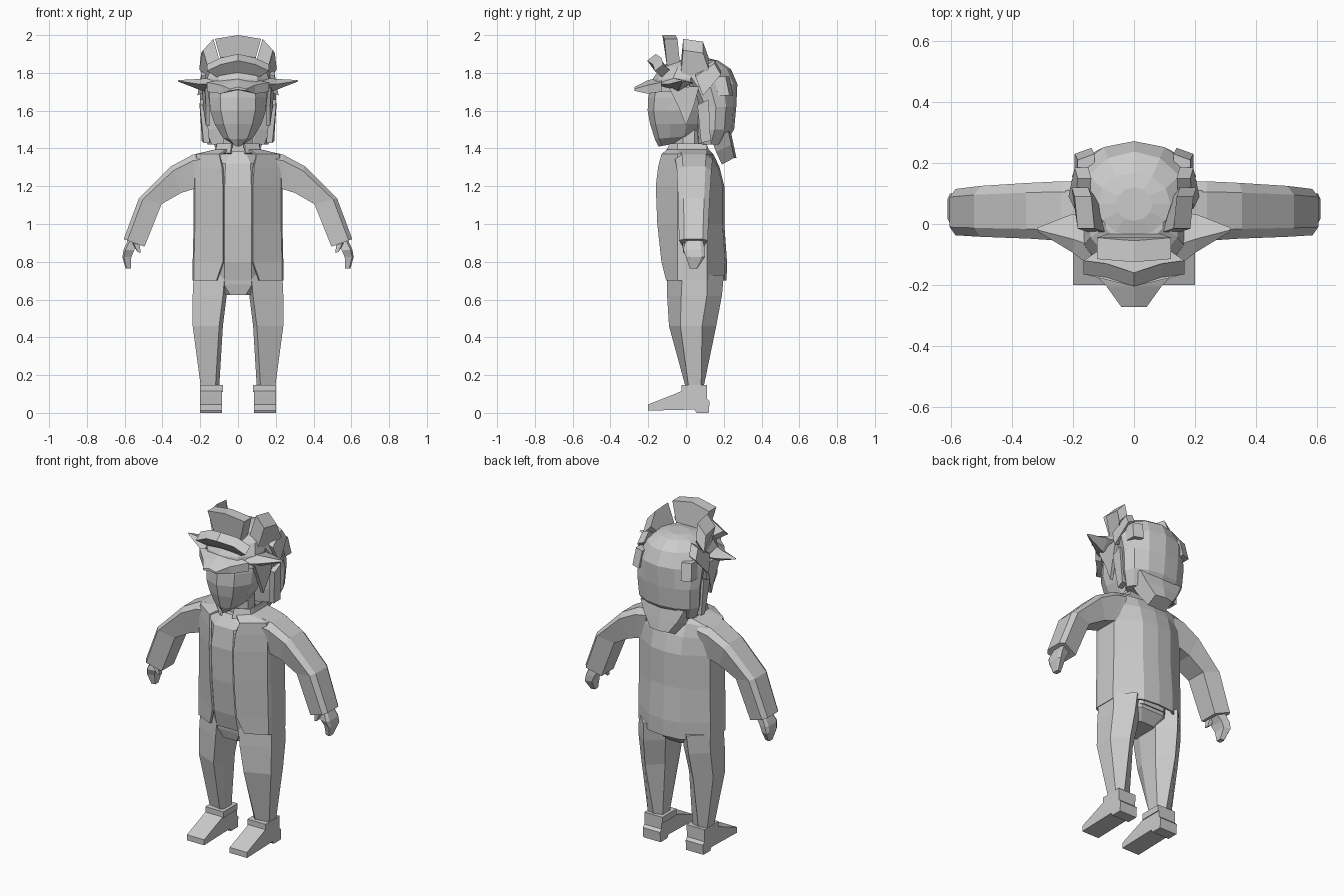
import bpy, bmesh, math
from mathutils import Vector as V

grey = bpy.data.materials.new("light_grey")
grey.diffuse_color = (0.6, 0.6, 0.6, 1)


def make(name, verts, faces, thick=0):
    me = bpy.data.meshes.new(name)
    me.from_pydata([tuple(v) for v in verts], [], faces)
    bm = bmesh.new()
    bm.from_mesh(me)
    bmesh.ops.recalc_face_normals(bm, faces=bm.faces)
    bm.to_mesh(me)
    bm.free()
    me.materials.append(grey)
    ob = bpy.data.objects.new(name, me)
    bpy.context.collection.objects.link(ob)
    if thick:
        m = ob.modifiers.new("cloth", 'SOLIDIFY')
        m.thickness = thick
    return ob


def loft(name, rings, closed=True, thick=0):
    n = len(rings[0])
    faces = [(k*n+i, k*n+(i+1) % n, (k+1)*n+(i+1) % n, (k+1)*n+i)
             for k in range(len(rings)-1) for i in range(n if closed else n-1)]
    if closed:
        faces += [tuple(range(n)), tuple(range((len(rings)-1)*n, len(rings)*n))]
    return make(name, [p for r in rings for p in r], faces, thick)


def prism(name, pts, vec):
    pts = [V(p) for p in pts]
    return loft(name, [pts, [p+V(vec) for p in pts]])


def ring(c, u, v, n=8):
    # polygon ring whose flats touch the extents u and v
    k = 1/math.cos(math.pi/n)
    return [V(c)+V(u)*k*math.cos((i+.5)*2*math.pi/n)+V(v)*k*math.sin((i+.5)*2*math.pi/n)
            for i in range(n)]


def flat(z, x0, x1, y0, y1, n=8):
    return ring(((x0+x1)/2, (y0+y1)/2, z), ((x1-x0)/2, 0, 0), (0, (y1-y0)/2, 0), n)


def oval(z, rx, y0, y1, n=10, tilt=0):
    # ring with a vertex on the front centre line
    cy, ry = (y0+y1)/2, (y1-y0)/2
    return [V((rx*math.sin(a), cy-ry*math.cos(a), z-tilt*math.cos(a)))
            for a in [i*2*math.pi/n for i in range(n)]]


def mx(pts, s):
    return [V((p[0]*s, p[1], p[2])) for p in pts]


# Coat: open-fronted shell with collar
def coat_ring(z, gap, w, f, b):
    h = [(gap, f), (w*.97, -.045), (w, -.02), (w, .11), (w*.42, b-.01), (0, b)]
    return [V((x, y, z)) for x, y in h] + [V((-x, y, z)) for x, y in h[-2::-1]]


loft("coat", [coat_ring(*r) for r in [
    (.70, .115, .24, -.105, .215), (.80, .08, .24, -.13, .217),
    (1.0, .08, .235, -.152, .203), (1.2, .08, .235, -.16, .203),
    (1.30, .085, .235, -.148, .178), (1.37, .10, .225, -.13, .145),
    (1.395, .06, .12, -.10, .12)]], False, .012)
loft("collar", [coat_ring(1.375, .04, .125, -.115, .125),
                coat_ring(1.425, .035, .115, -.085, .11)], False, .012)

# Shirt and hips
loft("shirt", [flat(z, -w, w, f, b) for z, w, f, b in [
    (.70, .17, -.1, .17), (.8, .17, -.125, .17), (1.0, .17, -.146, .17), (1.2, .17, -.153, .17),
    (1.32, .16, -.135, .13), (1.385, .09, -.09, .1)]])
loft("hips", [flat(.625, -.1, .1, -.075, .11), flat(.68, -.18, .18, -.09, .16),
              flat(.76, -.18, .18, -.1, .17)])
loft("neck", [flat(1.36, -.08, .08, -.06, .09), flat(1.5, -.075, .075, -.06, .09)])

for s, side in ((-1, "left"), (1, "right")):
    # Trouser leg: inner and outer x, front and back y, flat outer side between m and k
    def leg_ring(z, i, o, f, m, k, b):
        return mx([V((x, y, z)) for x, y in (
            (i+.02, f), (o, m), (o, k), ((i+o)/2, b), (i, k), (i, m))], s)
    loft(side+"_leg", [leg_ring(*r) for r in [
        (.13, .10, .196, -.0, .015, .08, .092), (.46, .08, .24, -.09, -.03, .085, .16),
        (.62, .06, .24, -.1, -.025, .11, .19), (.73, .05, .235, -.1, -.02, .11, .2)]])
    # Shoe and ankle band
    shoe = [(-.2, .012), (-.2, .045), (-.06, .10), (-.025, .115), (.11, .115), (.11, .075),
            (.125, .06), (.12, 0), (.055, 0), (.045, .018)]
    prism(side+"_shoe", mx([(.085, y, z) for y, z in shoe], s), (s*.115, 0, 0))
    prism(side+"_shoe_cuff", mx([(.08, -.025, .11), (.2, -.025, .11),
                                 (.2, .11, .11), (.08, .11, .11)], s), (0, 0, .037))

    # Limb section: outer point, inner point, front and back depth
    def limb(tx, tz, bx, bz, y0, y1):
        c = V(((tx+bx)/2, (y0+y1)/2, (tz+bz)/2))
        u, v = V(((tx-bx)/2, 0, (tz-bz)/2)), V((0, (y1-y0)/2, 0))
        return mx([c+u*a+v*b for a, b in (
            (1, -.65), (1, .65), (.65, 1), (-1, .75), (-1, -.75), (.65, -1))], s)
    loft(side+"_sleeve", [limb(*r) for r in [
        (.17, 1.383, .17, 1.18, -.065, .14), (.24, 1.367, .235, 1.185, -.055, .14),
        (.355, 1.305, .30, 1.165, -.048, .135), (.525, 1.135, .405, 1.105, -.042, .125),
        (.605, .92, .495, .88, -.037, .115)]])
    # Hand: palm, fingers and thumb
    loft(side+"_hand", [limb(*r) for r in [
        (.58, .92, .525, .895, .0, .09), (.605, .865, .55, .86, -.015, .1),
        (.612, .825, .565, .825, .0, .1), (.595, .765, .567, .765, .02, .06)]])
    loft(side+"_thumb", [limb(*r) for r in [
        (.56, .90, .52, .89, -.02, .03), (.535, .855, .515, .845, -.015, .015)]])

    # Pointed wing at the temple
    loft(side+"_temple_wing", [mx(r, s) for r in (
        [(.13, -.15, 1.74), (.14, -.07, 1.775), (.15, .04, 1.75), (.15, -.05, 1.70)],
        [(.2, -.095, 1.74), (.2, -.05, 1.768), (.21, .03, 1.75), (.19, -.04, 1.705)],
        [(.315, -.025, 1.757), (.315, -.02, 1.762), (.317, -.012, 1.757), (.314, -.02, 1.753)])])
    # Side crest plume, leaning back
    prism(side+"_crest_plume", mx([(.085, -.03, 1.82), (.13, -.015, 1.98), (.14, .09, 1.965),
                                   (.15, .12, 1.88), (.10, .05, 1.80)], s), (s*.055, 0, -.06))
    # Feather tufts behind the temple
    prism(side+"_side_tuft", mx([(.15, .05, 1.80), (.14, .15, 1.87), (.15, .185, 1.81),
                                 (.17, .09, 1.70)], s), (s*.045, 0, -.02))
    prism(side+"_back_clip", mx([(.14, .19, 1.68), (.14, .25, 1.68), (.13, .23, 1.78),
                                 (.13, .17, 1.78)], s), (s*.055, -.02, 0))
    # Side locks framing the face
    prism(side+"_side_lock", mx([(.17, .06, 1.63), (.17, .12, 1.66), (.16, .13, 1.44),
                                 (.15, .08, 1.43)], s), (s*.032, 0, 0))
    prism(side+"_temple_lock", mx([(.155, -.09, 1.72), (.17, .07, 1.73), (.165, .04, 1.62),
                                   (.15, -.0, 1.52), (.15, -.04, 1.62)], s), (s*.02, 0, 0))

# Head
loft("face", [oval(*r) for r in [
    (1.425, .025, -.145, .02, 10, .015), (1.46, .085, -.165, .07, 10, .01),
    (1.53, .13, -.19, .11), (1.60, .155, -.203, .13), (1.67, .16, -.2, .15),
    (1.74, .155, -.185, .15)]])

# Headdress dome and brow
loft("headdress_dome", [oval(*r) for r in [
    (1.70, .172, -.19, .12), (1.77, .172, -.175, .13), (1.83, .15, -.135, .13),
    (1.865, .10, -.07, .1)]])

# Hair shell at the back, and its tail
loft("back_hair", [oval(*r, 12) for r in [
    (1.42, .16, .06, .2), (1.50, .195, .05, .255), (1.62, .203, .05, .266),
    (1.74, .2, -.02, .272), (1.82, .172, -.08, .238), (1.865, .12, -.04, .17),
    (1.877, .06, .01, .12)]])
loft("hair_tail", [[V((x*w, y, z)) for x, y, z in ((-1, a, za), (1, a, za), (1, b, zb), (0, b+.012, zb), (-1, b, zb))]
                   for w, a, za, b, zb in [(.145, .13, 1.46, .225, 1.49),
                                           (.11, .16, 1.38, .24, 1.42),
                                           (.06, .19, 1.315, .255, 1.35)]])

# Beak-like visor
loft("visor", [[V((x, y, z)) for x, z in ((-w, a), (0, b), (w, a), (w, c), (0, d), (-w, c))]
               for y, w, a, b, c, d in [(-.13, .165, 1.75, 1.78, 1.70, 1.715),
                                        (-.205, .09, 1.735, 1.76, 1.69, 1.71),
                                        (-.272, .042, 1.715, 1.725, 1.705, 1.712)]])

# Tall centre crest and the lower front plate
prism("centre_crest", [(-.08, -.10, 1.83), (-.122, -.115, 1.98), (0, -.125, 2.0),
                       (.122, -.115, 1.98), (.08, -.10, 1.83)], (0, .07, 0))
prism("front_plate", [(-.10, -.12, 1.77), (-.165, -.165, 1.81), (-.09, -.175, 1.845),
                      (0, -.205, 1.865), (.09, -.175, 1.845), (.165, -.165, 1.81),
                      (.10, -.12, 1.77), (0, -.14, 1.79)], (0, .045, .035))
